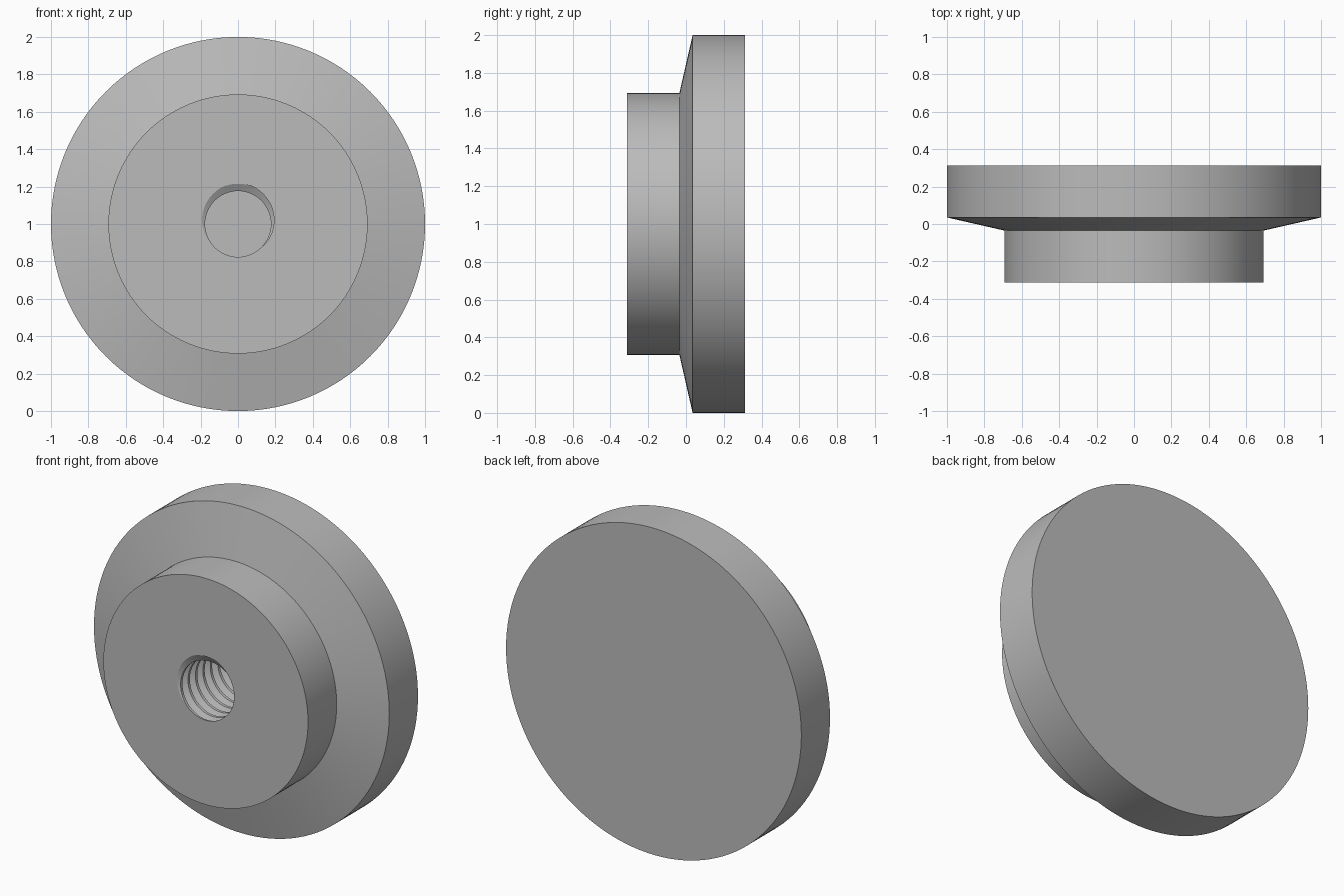
import bpy
import bmesh
from math import sin, cos, pi, radians

cube = bpy.data.objects.get("Cube")
if cube:
    bpy.data.objects.remove(cube, do_unlink=True)

SIDES = 128
FRONT, BACK = -0.3125, 0.3125
HUB_R, DISC_R = 0.693, 1.0
HOLE_END = 0.19                     # floor of the blind hole
PITCH, ROOT_R, CREST_R = 0.0717, 0.215, 0.176
FLAT_ROOT, FLAT_CREST = 1 / 16, 3 / 8


def thread_radius(u):
    """Trapezoid thread section; u counts turns from the groove centre."""
    t = abs(u - round(u))
    f = (t - FLAT_ROOT) / (FLAT_CREST - FLAT_ROOT)
    return ROOT_R + (CREST_R - ROOT_R) * min(max(f, 0), 1)


def section(turn):
    """Radius and depth pairs from back centre, over the outside, into the hole."""
    pts = [(0, BACK), (DISC_R, BACK), (DISC_R, 0.035), (HUB_R, -0.035), (HUB_R, FRONT)]
    for k in range(-2, round((HOLE_END - FRONT) / PITCH) + 3):
        for t in (-FLAT_CREST, -FLAT_ROOT, FLAT_ROOT, FLAT_CREST):
            y = min(max(FRONT + PITCH * (k + t + turn), FRONT), HOLE_END)
            pts.append((thread_radius((y - FRONT) / PITCH - turn), y))
    return pts + [(0, HOLE_END)]


# Flanged body with threaded hole, swept around the y axis
bm = bmesh.new()
columns = []
for i in range(SIDES + 1):
    a = 2 * pi * i / SIDES
    columns.append([bm.verts.new((r * sin(a), y, 1 + r * cos(a)))
                    for r, y in section(i / SIDES)])
for left, right in zip(columns, columns[1:]):
    for j in range(len(left) - 1):
        bm.faces.new((left[j], right[j], right[j + 1], left[j + 1]))
bmesh.ops.remove_doubles(bm, verts=bm.verts, dist=1e-5)
bmesh.ops.recalc_face_normals(bm, faces=bm.faces)

mesh = bpy.data.meshes.new("flanged_knob")
bm.to_mesh(mesh)
bm.free()
knob = bpy.data.objects.new("flanged_knob", mesh)
bpy.context.collection.objects.link(knob)

# Plain grey metal
grey = bpy.data.materials.new("grey")
grey.use_nodes = True
grey.diffuse_color = (0.5, 0.5, 0.5, 1)
grey.node_tree.nodes["Principled BSDF"].inputs["Base Color"].default_value = grey.diffuse_color
mesh.materials.append(grey)

bpy.ops.object.select_all(action="DESELECT")
knob.select_set(True)
bpy.context.view_layer.objects.active = knob
bpy.ops.object.shade_smooth_by_angle(angle=radians(12))
